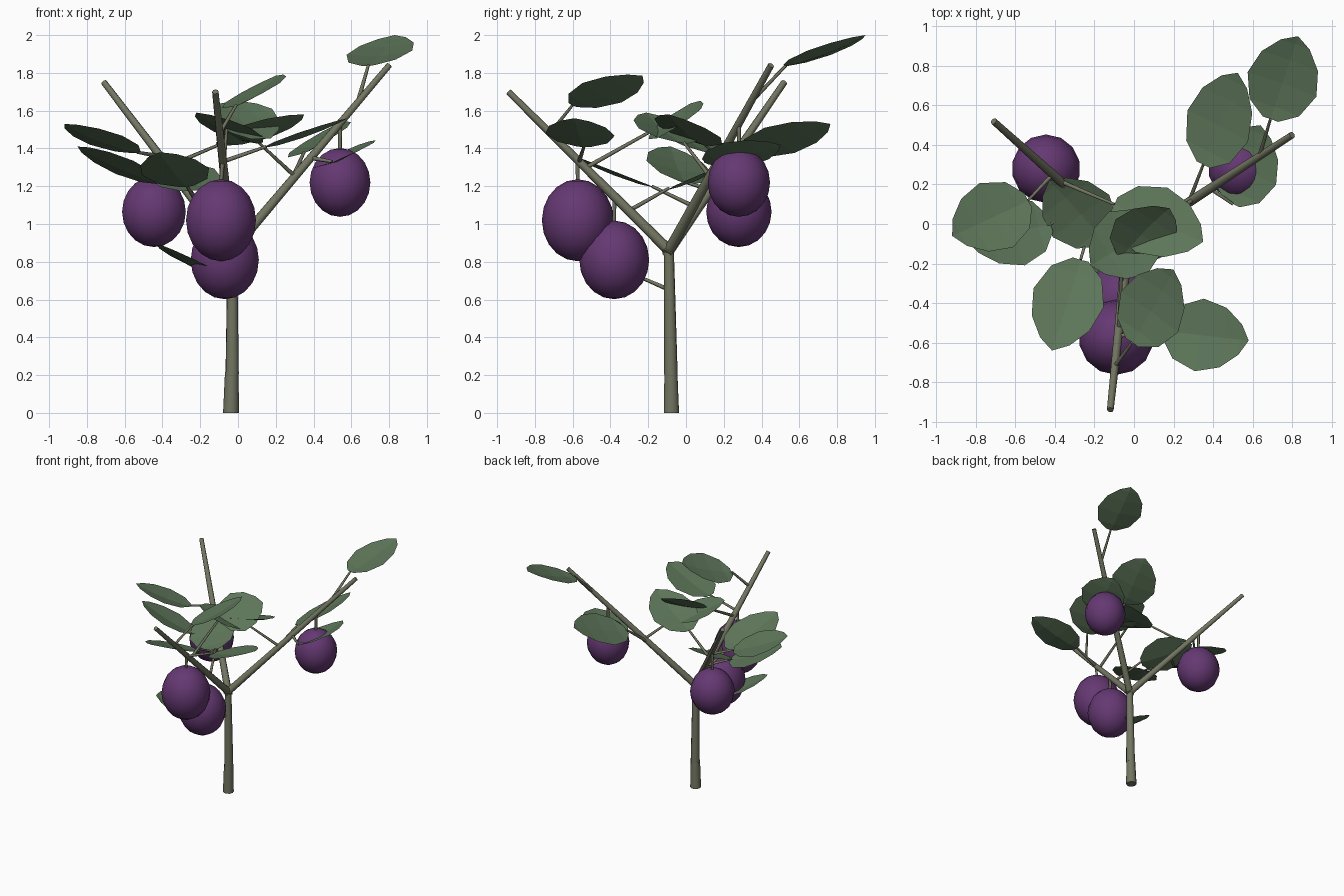
import bpy
import bmesh
from mathutils import Vector

if "Cube" in bpy.data.objects:
    bpy.data.objects.remove(bpy.data.objects["Cube"])


def material(name, rgb):
    m = bpy.data.materials.new(name)
    m.diffuse_color = (*rgb, 1)
    m.use_nodes = True
    m.node_tree.nodes["Principled BSDF"].inputs["Base Color"].default_value = m.diffuse_color
    return m


BARK = material("bark", (0.17, 0.18, 0.12))
LEAF = material("leaf_green", (0.11, 0.18, 0.10))
SKIN = material("fruit_purple", (0.13, 0.04, 0.17))


def add_object(name, bm, mat, smooth):
    bmesh.ops.recalc_face_normals(bm, faces=bm.faces)
    for f in bm.faces:
        f.smooth = smooth and len(f.verts) <= 4
    me = bpy.data.meshes.new(name)
    bm.to_mesh(me)
    bm.free()
    me.materials.append(mat)
    ob = bpy.data.objects.new(name, me)
    bpy.context.collection.objects.link(ob)
    return ob


def rod(name, a, b, r1, r2, sides=8):
    """Tapered cylinder from a to b."""
    a, b = Vector(a), Vector(b)
    bm = bmesh.new()
    bmesh.ops.create_cone(bm, cap_ends=True, segments=sides, radius1=r1,
                          radius2=r2, depth=(b - a).length)
    ob = add_object(name, bm, BARK, True)
    ob.location = (a + b) / 2
    ob.rotation_euler = (b - a).to_track_quat('Z', 'Y').to_euler()


# half-width of a leaf along its length
PROFILE = [(0.0, 0.22), (0.14, 0.72), (0.42, 1.0), (0.70, 0.82), (0.90, 0.42)]


def leaf(name, base, tip, across, width=0.37):
    """Ovate low-poly blade with a sunken midrib."""
    base, tip = Vector(base), Vector(tip)
    axis = tip - base
    side = Vector(across)
    side = (side - axis * side.dot(axis) / axis.length_squared).normalized()
    up = side.cross(axis).normalized()
    if up.z < 0:
        up = -up
    bm = bmesh.new()
    rows = []
    for t, w in PROFILE:
        c = base + axis * t
        s = side * (w * width / 2)
        rows.append([bm.verts.new(p) for p in
                     (c - s, c - up * 0.02 * w, c + s)])
    for r, q in zip(rows, rows[1:]):
        for i in (0, 1):
            bm.faces.new((r[i], r[i + 1], q[i + 1], q[i]))
    end = bm.verts.new(tip)
    for i in (0, 1):
        bm.faces.new((rows[-1][i], rows[-1][i + 1], end))
    bmesh.ops.triangulate(bm, faces=bm.faces)
    add_object(name, bm, LEAF, False)


# trunk in two sections
HUB = Vector((-0.03, -0.09, 0.86))
rod("trunk_base", (-0.037, -0.077, 0), (-0.033, -0.08, 0.215), 0.042, 0.036, 10)
rod("trunk", (-0.031, -0.08, 0.205), HUB, 0.036, 0.026, 10)

# three main branches
TIPS = {"A": Vector((-0.12, -0.94, 1.70)),
        "B": Vector((0.80, 0.45, 1.84)),
        "C": Vector((-0.71, 0.52, 1.75))}
for key, end in TIPS.items():
    rod("branch_" + key.lower(), HUB - (end - HUB) * 0.02, end, 0.029, 0.017)


def on_branch(key, t):
    if key == "T":
        return Vector((-0.03, -0.085, 0.65))
    return HUB.lerp(TIPS[key], t)


# leaves: branch, position on branch, leaf base, leaf tip, width direction
LEAVES = [
    ("B", 0.80, (0.69, 0.53, 1.84), (0.83, 0.95, 2.00), (0.42, -0.14, 0.03)),
    ("B", 0.37, (0.35, 0.30, 1.38), (0.525, 0.765, 1.53), (0.37, -0.20, 0.16)),
    ("B", 0.50, (0.50, 0.10, 1.33), (0.64, 0.50, 1.42), (0.36, -0.14, 0.14)),
    ("C", 0.56, (-0.535, 0.12, 1.38), (-0.92, -0.06, 1.53), (0.15, -0.35, 0.06)),
    ("C", 0.36, (-0.42, 0.00, 1.22), (-0.85, -0.08, 1.41), (0.10, -0.36, 0.07)),
    ("A", 0.25, (-0.15, -0.09, 1.19), (-0.43, 0.22, 1.32), (-0.25, -0.20, -0.09)),
    ("C", 0.25, (-0.27, -0.18, 1.20), (-0.415, -0.64, 1.38), (0.36, -0.10, 0.04)),
    ("A", 0.74, (-0.01, -0.60, 1.63), (0.20, -0.23, 1.785), (0.28, -0.20, 0.10)),
    ("A", 0.52, (-0.06, -0.17, 1.50), (0.18, 0.08, 1.61), (0.20, -0.15, -0.15)),
    ("C", 0.50, (-0.10, 0.10, 1.42), (0.35, -0.09, 1.58), (0.13, 0.34, -0.07)),
    ("B", 0.40, (0.11, -0.01, 1.43), (-0.22, -0.21, 1.59), (0.18, -0.30, 0.02)),
    ("A", 0.56, (0.15, -0.54, 1.41), (0.58, -0.59, 1.56), (0.08, 0.37, 0.0)),
    ("T", 0.0, (-0.13, -0.27, 0.73), (-0.41, -0.52, 0.89), (0.20, -0.27, -0.06)),
]
for n, (key, t, base, tip, across) in enumerate(LEAVES, 1):
    rod(f"leaf_twig_{n}", on_branch(key, t), base, 0.012, 0.008, 6)
    leaf(f"leaf_{n}", base, tip, across)

# fruits hanging under the branches: centre, radius, half height
FRUITS = [
    ("B", 0.687, (0.54, 0.28, 1.22), 0.165, 0.182),
    ("C", 0.61, (-0.445, 0.28, 1.065), 0.173, 0.187),
    ("A", 0.57, (-0.09, -0.573, 1.02), 0.190, 0.217),
    ("A", 0.34, (-0.07, -0.38, 0.81), 0.185, 0.208),
]
for n, (key, t, c, r, h) in enumerate(FRUITS, 1):
    top = Vector(c) + Vector((0, 0, h - 0.02))
    rod(f"fruit_stem_{n}", on_branch(key, t), top, 0.012, 0.010, 6)
    bm = bmesh.new()
    bmesh.ops.create_uvsphere(bm, u_segments=14, v_segments=10, radius=1)
    bmesh.ops.scale(bm, vec=(r, r, h), verts=bm.verts)
    add_object(f"fruit_{n}", bm, SKIN, True).location = c
